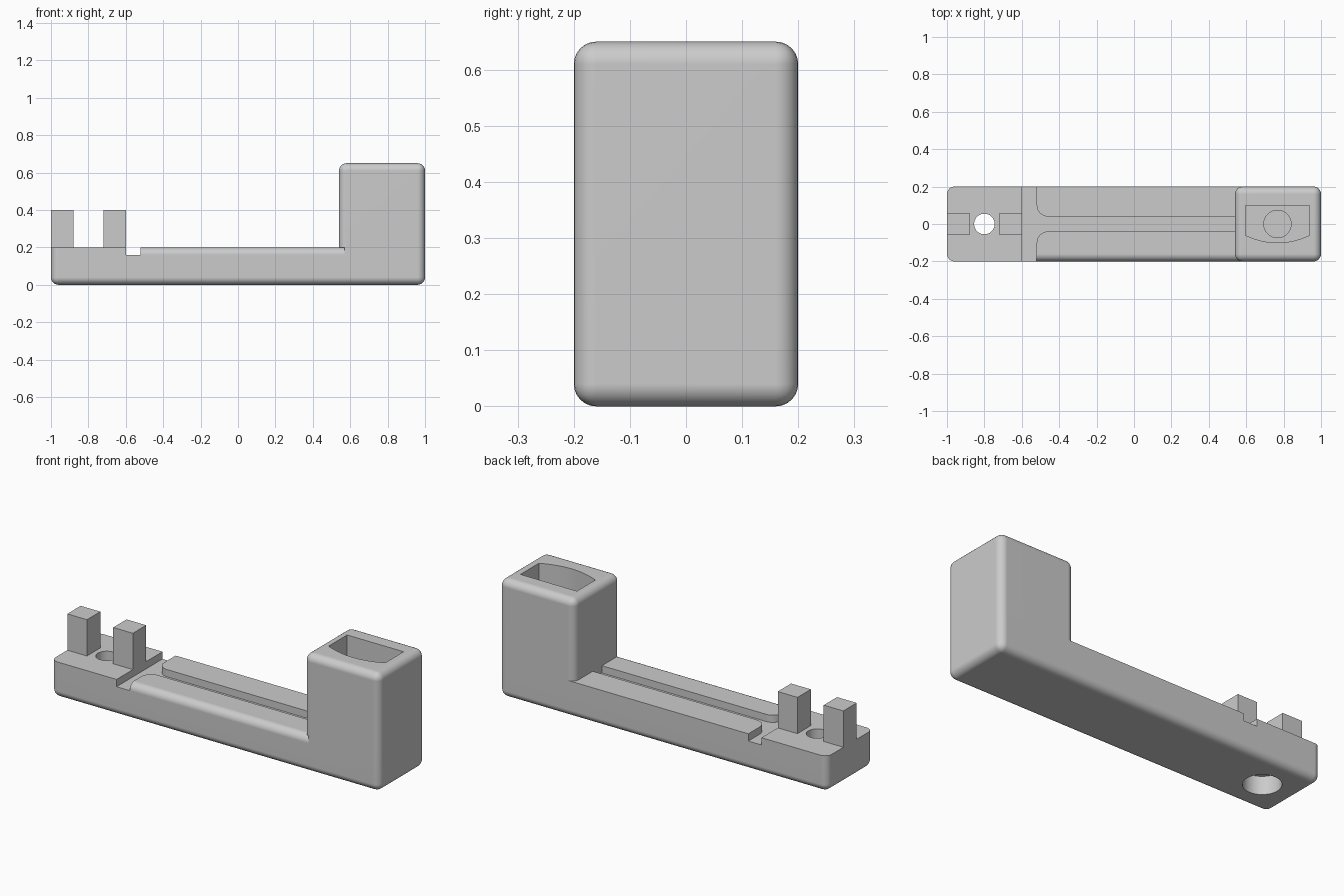
import bpy, bmesh
from math import sin, cos, pi, radians
from mathutils import Vector

if "Cube" in bpy.data.objects:
    bpy.data.objects.remove(bpy.data.objects["Cube"])

R = 0.04      # edge rounding
DECK = 0.2    # height of the bar's top

grey = bpy.data.materials.new("light_grey")
grey.use_nodes = True
colour = (0.6, 0.6, 0.6, 1)
grey.diffuse_color = colour
grey.node_tree.nodes["Principled BSDF"].inputs["Base Color"].default_value = colour


def prism(name, outline, direction):
    """Extrude a closed 3D outline along a direction."""
    bm = bmesh.new()
    face = bm.faces.new([bm.verts.new(p) for p in outline])
    top = bmesh.ops.extrude_face_region(bm, geom=[face])
    verts = [v for v in top["geom"] if isinstance(v, bmesh.types.BMVert)]
    bmesh.ops.translate(bm, verts=verts, vec=Vector(direction))
    bmesh.ops.recalc_face_normals(bm, faces=bm.faces)
    mesh = bpy.data.meshes.new(name)
    bm.to_mesh(mesh)
    bm.free()
    ob = bpy.data.objects.new(name, mesh)
    mesh.materials.append(grey)
    bpy.context.collection.objects.link(ob)
    return ob


def upright(name, outline, z0, z1):
    return prism(name, [(x, y, z0) for x, y in outline], (0, 0, z1 - z0))


def box(name, x0, x1, w, z0, z1):
    return upright(name, [(x0, -w), (x1, -w), (x1, w), (x0, w)], z0, z1)


def arc(cx, cy, r, a0, a1, n):
    return [(cx + r * cos(radians(a0 + (a1 - a0) * i / n)),
             cy + r * sin(radians(a0 + (a1 - a0) * i / n))) for i in range(n + 1)]


def cylinder(name, x, r, z0, z1):
    return upright(name, arc(x, 0, r, 0, 360, 48)[:-1], z0, z1)


def round_edges(ob, sharp_z):
    """Round every edge except those lying at height sharp_z."""
    bm = bmesh.new()
    bm.from_mesh(ob.data)
    edges = [e for e in bm.edges
             if any(abs(v.co.z - sharp_z) > 1e-4 for v in e.verts)]
    bmesh.ops.bevel(bm, geom=edges, offset=R, segments=6, profile=0.5, affect='EDGES')
    bm.to_mesh(ob.data)
    bm.free()


def apply(ob, kind, **settings):
    bpy.ops.object.select_all(action='DESELECT')
    ob.select_set(True)
    bpy.context.view_layer.objects.active = ob
    mod = ob.modifiers.new("step", kind)
    for key, value in settings.items():
        setattr(mod, key, value)
    bpy.ops.object.modifier_apply(modifier=mod.name)


def cut(ob, cutter):
    cutter.hide_render = True
    apply(ob, 'BOOLEAN', operation='DIFFERENCE', solver='EXACT', object=cutter)
    bpy.data.objects.remove(cutter)


def finish(ob):
    bpy.ops.object.select_all(action='DESELECT')
    ob.select_set(True)
    bpy.context.view_layer.objects.active = ob
    bpy.ops.object.shade_smooth_by_angle(angle=radians(32))
    apply(ob, 'WEIGHTED_NORMAL', keep_sharp=True)


# Long bar, rounded below and at its corners
bar = box("base_bar", -1, 1, 0.2, 0, DECK)
round_edges(bar, DECK)

# Rounded front upper edge between cross slot and tower
quarter = arc(-0.2 + R, DECK - R, R, 180, 90, 8)
profile = quarter + [(-0.2 + R, 0.25), (-0.25, 0.25), (-0.25, DECK - R)]
cut(bar, prism("edge_cutter", [(-0.56, y, z) for y, z in profile], (1.13, 0, 0)))

# Cross slot flaring into the long groove
flare = arc(-0.46, -0.10, 0.06, 180, 90, 8)
half = [(-0.6, -0.3), (-0.52, -0.3)] + flare + [(0.54, -0.04)]
outline = half + [(x, -y) for x, y in reversed(half)]
cut(bar, upright("groove_cutter", outline, 0.16, 0.3))

# Screw hole with a wide counterbore underneath, and a recess under the tower
cut(bar, cylinder("hole_cutter", -0.8, 0.055, -0.1, 0.3))
cut(bar, cylinder("counterbore_cutter", -0.8, 0.095, -0.1, 0.1))
cut(bar, cylinder("recess_cutter", 0.767, 0.073, 0.1, 0.3))
finish(bar)

# Hollow tower with a curved-front pocket
tower = box("tower", 0.54, 1, 0.2, DECK, 0.65)
round_edges(tower, DECK)
mid, hw, steps = 0.767, 0.172, 20
bow = [(mid + hw * t, -0.1 + 0.04 * t * t)
       for t in (1 - 2 * i / steps for i in range(steps + 1))]
cut(tower, upright("pocket_cutter", [(mid - hw, 0.1), (mid + hw, 0.1)] + bow, 0.1, 0.8))
finish(tower)

# Pair of square posts either side of the screw hole
for name, x in (("outer_post", -1), ("inner_post", -0.72)):
    box(name, x, x + 0.12, 0.058, DECK, 0.4)
